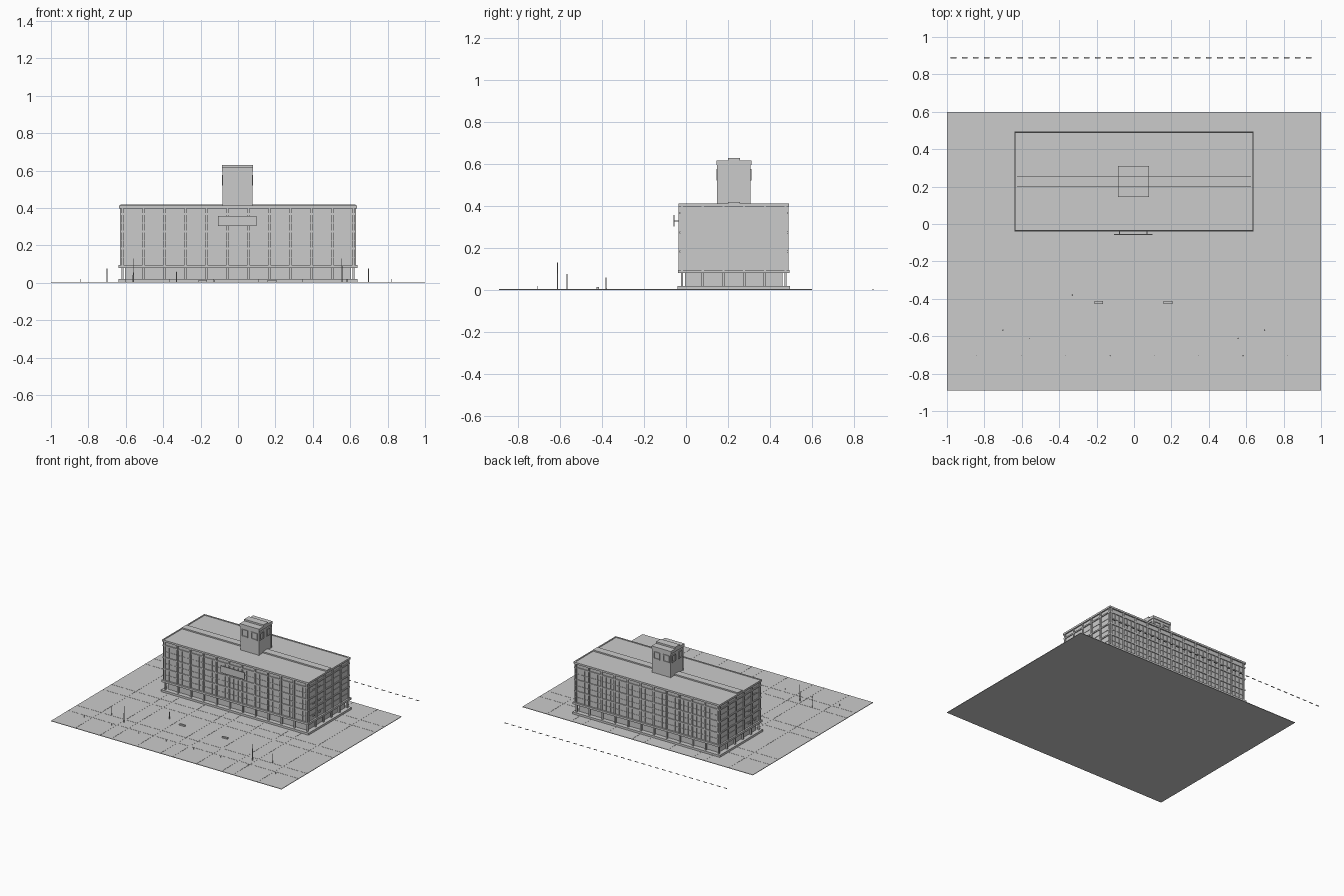
import bpy
import bmesh
from mathutils import Matrix, Vector

cube = bpy.data.objects.get("Cube")
if cube:
    bpy.data.objects.remove(cube, do_unlink=True)


def make_material(name, value):
    mat = bpy.data.materials.new(name)
    mat.use_nodes = True
    colour = (value, value, value, 1)
    mat.diffuse_color = colour
    mat.node_tree.nodes["Principled BSDF"].inputs["Base Color"].default_value = colour
    return mat


GREY = make_material("plain grey", 0.6)


def boxes(name, spans):
    """One object from a list of boxes given as (x0, x1, y0, y1, z0, z1)."""
    bm = bmesh.new()
    for x0, x1, y0, y1, z0, z1 in spans:
        centre = Vector((x0 + x1, y0 + y1, z0 + z1)) / 2
        size = Matrix.Diagonal((x1 - x0, y1 - y0, z1 - z0, 1))
        bmesh.ops.create_cube(bm, size=1, matrix=Matrix.Translation(centre) @ size)
    mesh = bpy.data.meshes.new(name)
    bm.to_mesh(mesh)
    bm.free()
    mesh.materials.append(GREY)
    obj = bpy.data.objects.new(name, mesh)
    bpy.context.collection.objects.link(obj)
    return obj


def poles(name, spots, radius, height):
    bm = bmesh.new()
    for x, y in spots:
        bmesh.ops.create_cone(bm, cap_ends=True, segments=8, radius1=radius, radius2=radius * 0.7,
                              depth=height, matrix=Matrix.Translation((x, y, height / 2)))
    mesh = bpy.data.meshes.new(name)
    bm.to_mesh(mesh)
    bm.free()
    mesh.materials.append(GREY)
    bpy.context.collection.objects.link(bpy.data.objects.new(name, mesh))


# Building footprint
W, FRONT, BACK = 0.625, -0.025, 0.48
G = 0.004


def slab(out, z0, z1):
    return (-W - out, W + out, FRONT - out, BACK + out, z0, z1)


def spread(start, end, count):
    return [start + (end - start) * i / (count - 1) for i in range(count)]


# Ground plaza with joint strips
boxes("plaza", [(-1, 1, -0.89, 0.6, 0, G)])
joints = [(s * x - 0.003, s * x + 0.003, -0.89, 0.6, G, G + 0.001)
          for x in (0.052, 0.26, 0.478, 0.577, 0.79) for s in (-1, 1)]
joints += [(-1, 1, y - 0.003, y + 0.003, G, G + 0.001)
           for y in (0.387, 0.28, -0.14, -0.245, -0.57, -0.675)]
boxes("paving_joints", joints)

# Road dashes behind the plaza
boxes("road_dashes", [(x, x + 0.03, 0.886, 0.894, 0, 0.002) for x in spread(-0.98, 0.92, 33)])

# Main volumes
boxes("plinth", [slab(0.015, 0, 0.02)])
boxes("ground_floor", [slab(-0.02, 0.02, 0.08)])
boxes("ledge", [slab(0.013, 0.08, 0.096)])
boxes("upper_floors", [slab(0, 0.096, 0.4)])
boxes("cornice", [slab(0.01, 0.398, 0.408)])
boxes("parapet", [
    (-W - 0.01, W + 0.01, FRONT - 0.01, FRONT, 0.408, 0.412),
    (-W - 0.01, W + 0.01, BACK, BACK + 0.01, 0.408, 0.412),
    (-W - 0.01, -W, FRONT, BACK, 0.408, 0.412),
    (W, W + 0.01, FRONT, BACK, 0.408, 0.412)])
boxes("roof_ridge", [(-W - 0.004, W + 0.004, 0.2, 0.257, 0.405, 0.418)])

# Facade grid
boxes("floor_bands", [slab(0.007, z, z + 0.01) for z in (0.178, 0.268, 0.362)])
bays = spread(-0.617, 0.617, 12)
boxes("pilasters", [(x - 0.006, x + 0.006, a, b, 0.096, 0.4) for x in bays
                    for a, b in ((FRONT - 0.01, FRONT), (BACK, BACK + 0.008))])
side_bays = spread(FRONT + 0.006, BACK - 0.006, 6)
boxes("side_pilasters", [(min(s * W, s * (W + 0.007)), max(s * W, s * (W + 0.007)),
                          y - 0.005, y + 0.005, 0.096, 0.4) for y in side_bays for s in (-1, 1)])
mullions = []
for left, right in zip(bays, bays[1:]):
    for x in spread(left, right, 4)[1:-1]:
        mullions += [(x - 0.0015, x + 0.0015, FRONT - 0.004, FRONT, 0.096, 0.362),
                     (x - 0.0015, x + 0.0015, BACK, BACK + 0.004, 0.096, 0.362)]
boxes("window_mullions", mullions)
boxes("window_transoms", [slab(0.003, z, z + 0.003) for z in (0.135, 0.225, 0.318)])
vents = [(min(s * W, s * (W + 0.006)), max(s * W, s * (W + 0.006)), y, y + 0.024, z, z + 0.01)
         for y in (0.03, 0.103) for z in (0.12, 0.217, 0.322) for s in (-1, 1)]
boxes("side_vents", vents)

# Ground floor columns
columns = [(x - 0.006, x + 0.006, y - 0.005, y + 0.005, 0.02, 0.08)
           for x in bays for y in (FRONT + 0.006, BACK - 0.006)]
columns += [(s * 0.617 - 0.006, s * 0.617 + 0.006, y - 0.006, y + 0.006, 0.02, 0.08)
            for y in side_bays[1:-1] for s in (-1, 1)]
boxes("ground_columns", columns)

# Blank sign board on the front
boxes("sign_board", [(-0.108, 0.1, -0.06, -0.054, 0.303, 0.357),
                     (-0.08, -0.074, -0.056, FRONT, 0.325, 0.331),
                     (0.066, 0.072, -0.056, FRONT, 0.325, 0.331)])

# Roof tower with cap and framed openings
boxes("tower", [(-0.08, 0.075, 0.15, 0.305, 0.4, 0.6)])
boxes("tower_cap", [(-0.086, 0.081, 0.144, 0.311, 0.594, 0.616),
                    (-0.086, 0.081, 0.2, 0.257, 0.616, 0.629)])
boxes("tower_corners", [(x - 0.005, x + 0.005, y - 0.005, y + 0.005, 0.4, 0.6)
                        for x in (-0.078, 0.073) for y in (0.152, 0.303)])
frames = []
for y in (0.147, 0.308):
    for x in (-0.044, 0.038):
        for z in (0.52, 0.57):
            frames.append((x - 0.027, x + 0.027, y - 0.003, y + 0.003, z, z + 0.006))
        for e in (-0.025, 0.025):
            frames.append((x + e - 0.002, x + e + 0.002, y - 0.003, y + 0.003, 0.52, 0.576))
for x in (-0.083, 0.078):
    for y in (0.185, 0.268):
        for z in (0.52, 0.57):
            frames.append((x - 0.003, x + 0.003, y - 0.024, y + 0.024, z, z + 0.006))
        for e in (-0.022, 0.022):
            frames.append((x - 0.003, x + 0.003, y + e - 0.002, y + e + 0.002, 0.52, 0.576))
boxes("tower_window_frames", frames)

# Plaza furniture
boxes("benches", [(x - 0.023, x + 0.023, -0.427, -0.413, G, 0.014) for x in (-0.188, 0.182)])
poles("tall_lamps", [(-0.56, -0.612), (0.555, -0.612)], 0.003, 0.13)
poles("short_lamps", [(-0.7, -0.566), (0.697, -0.566)], 0.003, 0.075)
poles("flag_pole", [(-0.328, -0.38)], 0.003, 0.06)
poles("bollards", [(x, -0.705) for x in spread(-0.84, 0.82, 8)], 0.002, 0.02)
